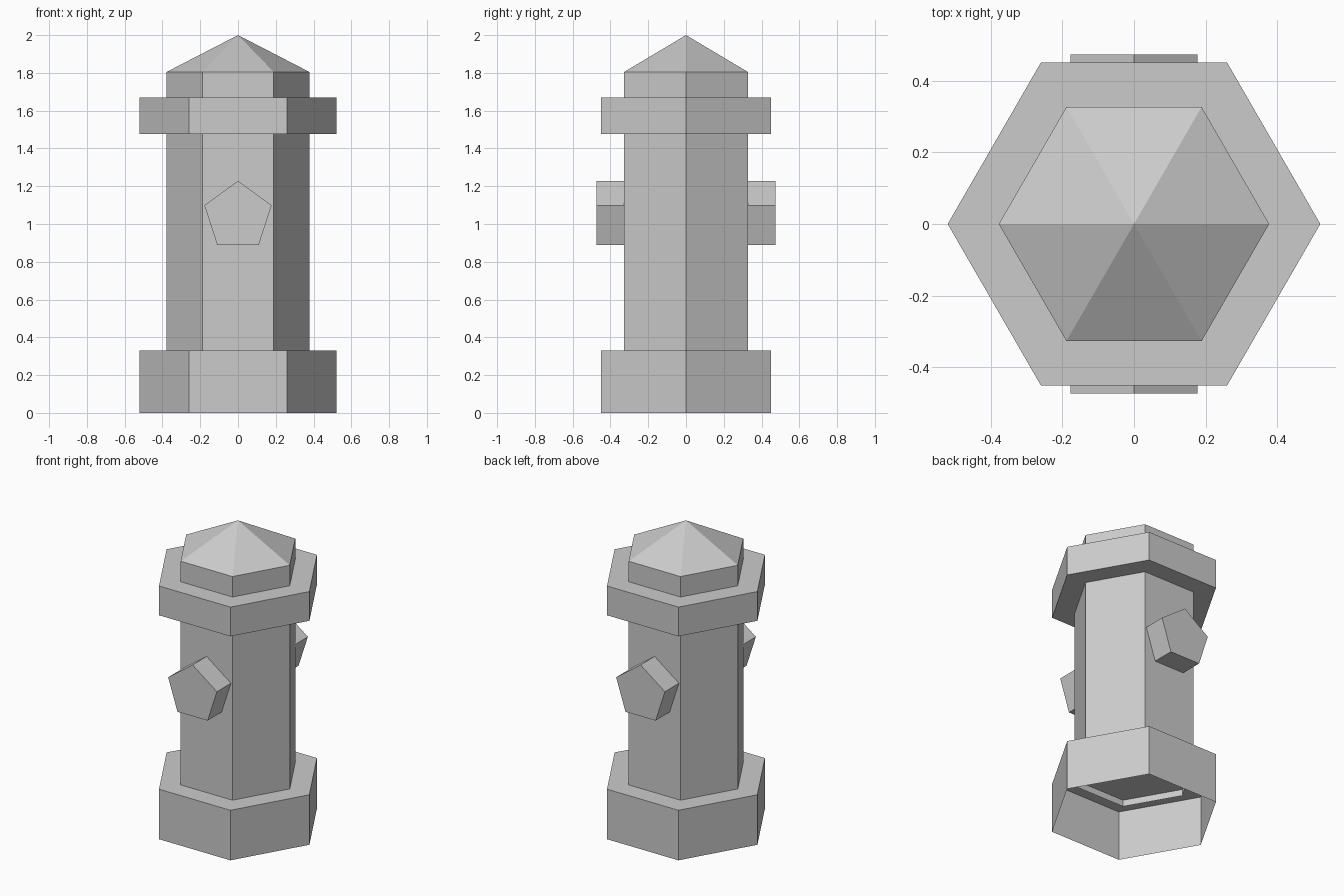
import bpy
import bmesh
import math
from mathutils import Matrix

cube = bpy.data.objects.get("Cube")
if cube:
    bpy.data.objects.remove(cube, do_unlink=True)

GREY = (0.6, 0.6, 0.6, 1.0)
mat = bpy.data.materials.new("plain_grey")
mat.use_nodes = True
mat.diffuse_color = GREY
mat.node_tree.nodes["Principled BSDF"].inputs["Base Color"].default_value = GREY


def prism(name, sides, radius, low, high, open_bottom=False, peak=None, turn=0.0):
    """Flat-sided prism along z, optionally open below or with a pointed top."""
    bm = bmesh.new()

    def ring(z):
        angles = [turn + math.tau * i / sides for i in range(sides)]
        return [bm.verts.new((radius * math.cos(a), radius * math.sin(a), z)) for a in angles]

    bottom, top = ring(low), ring(high)
    tip = bm.verts.new((0, 0, peak)) if peak else None
    for i in range(sides):
        j = (i + 1) % sides
        bm.faces.new((bottom[i], bottom[j], top[j], top[i]))
        if tip:
            bm.faces.new((top[i], top[j], tip))
    if not tip:
        bm.faces.new(top)
    if not open_bottom:
        bm.faces.new(bottom[::-1])
    mesh = bpy.data.meshes.new(name)
    bm.to_mesh(mesh)
    bm.free()
    mesh.materials.append(mat)
    obj = bpy.data.objects.new(name, mesh)
    bpy.context.collection.objects.link(obj)
    return obj


# Hexagonal body: hollow foot, column with pointed cap, collar
prism("base", 6, 0.521, 0.0, 0.33, open_bottom=True)
prism("column_and_cap", 6, 0.378, 0.287, 1.805, open_bottom=True, peak=2.0)
prism("collar", 6, 0.521, 1.477, 1.67)

# Pentagonal outlet running through the column from front to back
outlet = prism("outlets", 5, 0.187, -0.474, 0.474, turn=-math.pi / 2)
outlet.data.transform(Matrix.Translation((0, 0, 1.041)) @ Matrix.Rotation(-math.pi / 2, 4, "X"))
